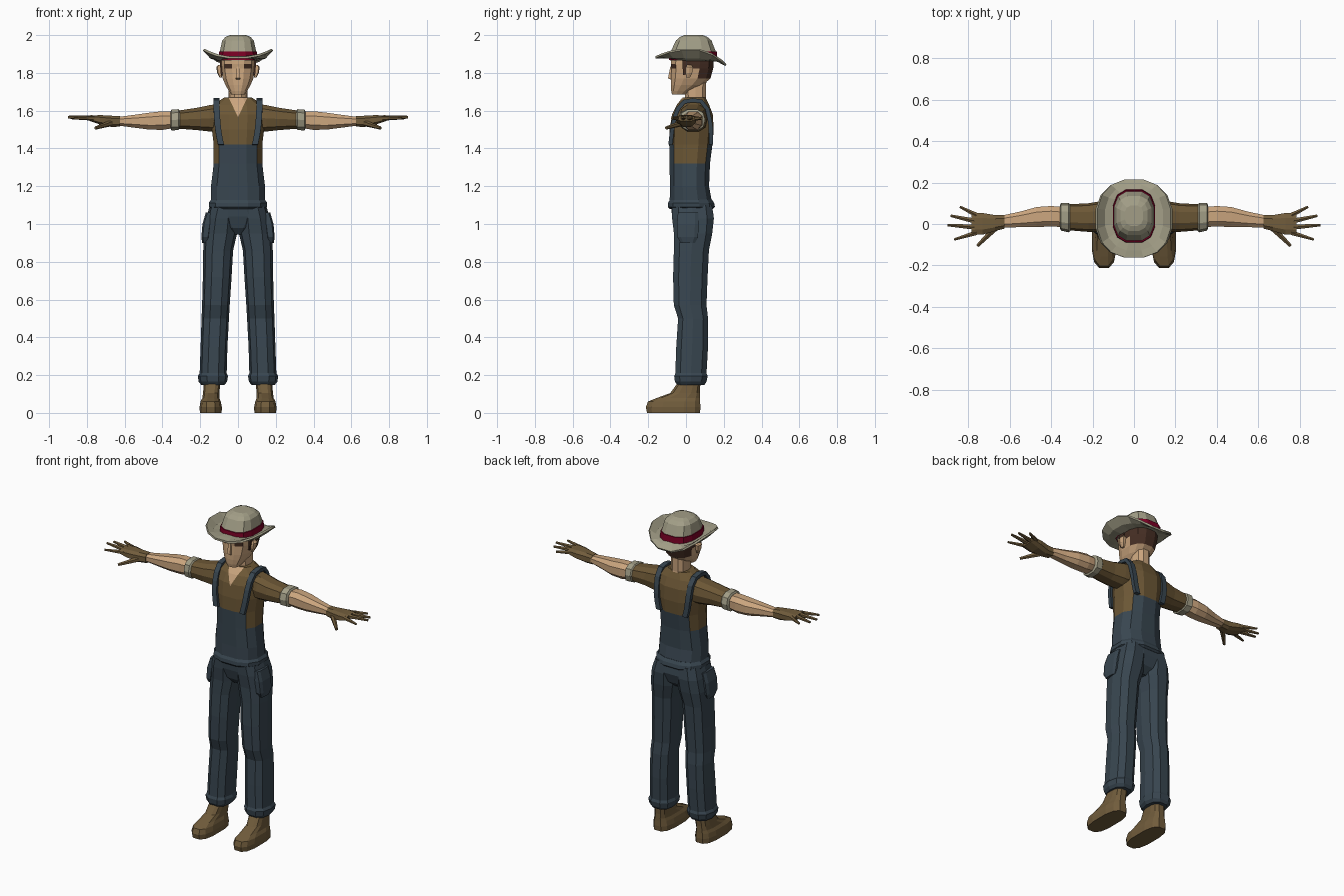
import bpy, bmesh, math
from mathutils import Vector
from mathutils.bvhtree import BVHTree


def mat(name, r, g, b):
    m = bpy.data.materials.new(name)
    m.diffuse_color = (r, g, b, 1)
    return m


DENIM = mat("denim", .04, .061, .08)
BROWN = mat("brown_cloth", .15, .095, .036)
LEATHER = mat("leather", .165, .108, .045)
SKIN = mat("skin", .60, .38, .21)
FELT = mat("felt", .36, .34, .24)
RED = mat("red_band", .2, .0, .018)
HAIR = mat("hair", .06, .027, .017)


def finish(name, bm, mats):
    bmesh.ops.recalc_face_normals(bm, faces=bm.faces)
    me = bpy.data.meshes.new(name)
    bm.to_mesh(me)
    bm.free()
    for m in mats:
        me.materials.append(m)
    ob = bpy.data.objects.new(name, me)
    bpy.context.collection.objects.link(ob)
    return ob


def spow(v, p):
    return math.copysign(abs(v) ** p, v)


def loft(rings, n=12, axis="z", p=.8, s=1, bm=None):
    """Rings are (position, a0, a1, b0, b1): a, b = x, y for axis z and y, z for axis x."""
    bm = bm or bmesh.new()
    rows = []
    for t, a0, a1, b0, b1 in rings:
        row = []
        for i in range(n):
            w = 2 * math.pi * (i + .5) / n
            a = (a0 + a1) / 2 + (a1 - a0) / 2 * spow(math.sin(w), p)
            b = (b0 + b1) / 2 - (b1 - b0) / 2 * spow(math.cos(w), p)
            co = (a * s, b, t) if axis == "z" else (t * s, a, b)
            row.append(bm.verts.new(co))
        rows.append(row)
    for r, q in zip(rows, rows[1:]):
        for i in range(n):
            j = (i + 1) % n
            bm.faces.new((r[i], r[j], q[j], q[i]))
    bm.faces.new(rows[0])
    bm.faces.new(rows[-1])
    return bm


def sym(rows):
    return [(z, -x, x, y0, y1) for z, x, y0, y1 in rows]


# Torso: bib overalls below, shirt above, open V neck cut into the front
bm = loft(sym([(1.09, .148, -.09, .145), (1.2, .147, -.088, .125), (1.32, .132, -.09, .13),
               (1.42, .132, -.092, .143), (1.5, .142, -.09, .15), (1.58, .147, -.077, .145),
               (1.63, .135, -.052, .125), (1.67, .075, -.02, .105)]))
for s in (-1, 1):
    fs = [f for f in bm.faces if f.calc_center_median().y < 0 and f.calc_center_median().z > 1.5]
    geom = list({e for f in fs for e in f.edges} | {v for f in fs for v in f.verts}) + fs
    bmesh.ops.bisect_plane(bm, geom=geom, plane_co=(0, 0, 1.565), plane_no=(s * .11, 0, -.052))
for f in bm.faces:
    c = f.calc_center_median()
    if c.z < 1.32 or (c.z < 1.42 and abs(c.x) < .1):
        f.material_index = 0
    elif c.y < .01 and c.z > 1.565 and abs(c.x) < (c.z - 1.565) * .47:
        f.material_index = 2
    else:
        f.material_index = 1
tree = BVHTree.FromBMesh(bm)
finish("torso", bm, [DENIM, BROWN, SKIN])

# Overall straps, laid over the shoulders
for s in (-1, 1):
    bm = bmesh.new()
    prev = None
    for k in range(17):
        w = math.pi * k / 16
        d = Vector((0, -math.cos(w), math.sin(w)))
        c = Vector((s * (.09 + .025 * math.sin(w)), .035, 1.42))
        hit = tree.ray_cast(c + d * .6, -d)[0]
        if hit is None:
            continue
        hit = hit + d * .014
        pair = [bm.verts.new(hit + Vector((dx, 0, 0))) for dx in (-.016, .016)]
        if prev:
            bm.faces.new((prev[0], prev[1], pair[1], pair[0]))
        prev = pair
    strap = finish("overall_strap", bm, [DENIM])
    mod = strap.modifiers.new("thickness", "SOLIDIFY")
    mod.thickness = .022
    mod.offset = 0

# Flared hem of the overalls and the seat of the trousers
finish("waist_hem", loft(sym([(1.08, .145, -.09, .145), (1.09, .158, -.1, .157),
                              (1.112, .159, -.098, .152), (1.13, .146, -.088, .14)])), [DENIM])
finish("trouser_seat", loft(sym([(.945, .035, -.03, .09), (.98, .09, -.06, .13),
                                 (1.04, .155, -.077, .15), (1.1, .148, -.082, .14)])), [DENIM])

for s in (-1, 1):
    # Trouser leg with turned cuff
    finish("trouser_leg", loft([(1.1, .0, .148, -.08, .142), (1.03, -.0, .17, -.078, .152),
                                (.95, .005, .182, -.068, .143), (.86, .026, .184, -.068, .125),
                                (.72, .034, .186, -.072, .118), (.57, .044, .19, -.068, .112),
                                (.5, .048, .193, -.045, .12), (.35, .056, .198, -.055, .12),
                                (.21, .06, .203, -.06, .112)], n=10, s=s), [DENIM])
    finish("trouser_cuff", loft([(.215, .062, .2, -.057, .11), (.195, .053, .213, -.066, .118),
                                 (.165, .058, .208, -.062, .112), (.148, .072, .195, -.05, .1)],
                                n=10, s=s), [DENIM])
    finish("thigh_pocket", loft([(.9, .15, .19, -.03, .05), (.93, .15, .195, -.048, .066),
                                 (1.0, .14, .189, -.05, .07), (1.06, .12, .172, -.045, .068)],
                                n=8, p=.5, s=s), [DENIM])
    # Boot
    finish("boot", loft([(0, .085, .203, -.21, .078), (.03, .084, .205, -.216, .08),
                         (.06, .09, .2, -.205, .078), (.078, .098, .19, -.16, .077),
                         (.105, .098, .186, -.085, .075), (.16, .092, .182, -.045, .078)],
                        n=12, p=.7, s=s), [LEATHER])
    # Sleeve, rolled cuff and bare forearm
    finish("sleeve", loft([(.1, -.03, .115, 1.485, 1.64), (.15, -.038, .112, 1.487, 1.632),
                           (.22, -.038, .1, 1.495, 1.617), (.32, -.03, .095, 1.503, 1.602)],
                          n=10, axis="x", s=s), [BROWN])
    finish("sleeve_cuff", loft([(.305, -.03, .092, 1.51, 1.598), (.315, -.04, .102, 1.495, 1.61),
                                (.352, -.032, .102, 1.493, 1.608), (.358, -.02, .09, 1.505, 1.598)],
                               n=10, axis="x", s=s), [FELT])
    finish("forearm", loft([(.34, -.018, .085, 1.505, 1.597), (.4, -.015, .09, 1.495, 1.6),
                            (.47, -.018, .085, 1.497, 1.592), (.55, -.018, .062, 1.508, 1.58),
                            (.65, -.018, .04, 1.522, 1.566)], n=8, axis="x", s=s), [SKIN])
    # Glove: palm, four fingers and a thumb
    bm = loft([(.625, -.024, .044, 1.514, 1.572), (.67, -.036, .045, 1.512, 1.575),
               (.73, -.054, .056, 1.525, 1.578), (.785, -.055, .055, 1.545, 1.574)],
              n=8, axis="x", p=.7, s=s)
    for (x0, y0, z0), (x1, y1, z1), r in (
            ((.76, .043, 1.56), (.84, .083, 1.558), .013), ((.77, .015, 1.562), (.885, .04, 1.562), .014),
            ((.77, -.015, 1.562), (.9, -.005, 1.566), .014), ((.76, -.042, 1.56), (.868, -.075, 1.56), .013),
            ((.67, -.02, 1.535), (.755, -.105, 1.508), .017)):
        a, b = Vector((x0 * s, y0, z0)), Vector((x1 * s, y1, z1))
        m = (b - a).to_track_quat("Z", "Y").to_matrix().to_4x4()
        m.translation = (a + b) / 2
        bmesh.ops.create_cone(bm, cap_ends=True, segments=6, radius1=r, radius2=r * .5,
                              depth=(b - a).length, matrix=m)
    finish("glove", bm, [LEATHER])
    # Ear
    finish("ear", loft([(1.775, .085, .098, .0, .022), (1.8, .085, .11, -.005, .035),
                        (1.83, .085, .115, -.004, .04), (1.842, .085, .105, .004, .03)],
                       n=6, s=s), [SKIN])

# Neck
finish("neck", loft(sym([(1.62, .062, -.02, .115), (1.67, .05, -.008, .108), (1.77, .048, -.01, .11)]),
                    n=10), [SKIN])

# Head with hair at the back and dark eyes on the front side facets
bm = loft(sym([(1.685, .036, -.075, .0), (1.705, .05, -.08, .03), (1.735, .068, -.083, .09),
               (1.77, .083, -.083, .132), (1.822, .093, -.08, .147), (1.846, .094, -.083, .15),
               (1.9, .094, -.08, .15)]))
for f in bm.faces:
    c = f.calc_center_median()
    if (c.y > .03 and c.z > 1.77) or (1.822 < c.z < 1.846 and c.y < -.03 and .03 < abs(c.x) < .07):
        f.material_index = 1
finish("head", bm, [SKIN, HAIR])
# Sideburns
for s in (-1, 1):
    finish("sideburn", loft([(1.79, .08, .092, -.018, .0), (1.88, .088, .099, -.025, .04)],
                            n=4, p=.6, s=s), [HAIR])
# Nose
finish("nose", loft(sym([(1.764, .012, -.085, -.06), (1.772, .016, -.1, -.06),
                         (1.835, .008, -.086, -.06)]), n=4), [SKIN])

# Hat crown and band
finish("hat_crown", loft(sym([(1.865, .1, -.088, .165), (1.915, .098, -.083, .16),
                              (1.972, .086, -.055, .137), (1.99, .068, -.035, .115),
                              (2.0, .045, -.01, .09)]), p=.72), [FELT])
finish("hat_band", loft(sym([(1.868, .105, -.094, .17), (1.913, .103, -.09, .166)]), p=.72), [RED])

# Brim: sides curl up, front level, back droops
bm = bmesh.new()
rows = []
for rx, ry, cy, side, front, back in ((.095, .125, .038, 1.868, 1.885, 1.872),
                                      (.145, .16, .03, 1.882, 1.884, 1.858),
                                      (.184, .19, .025, 1.925, 1.88, 1.838)):
    row = []
    for i in range(16):
        w = 2 * math.pi * (i + .5) / 16
        c, d = math.cos(w), math.sin(w)
        z = side * c * c + (back if d > 0 else front) * d * d
        row.append(bm.verts.new((rx * spow(c, .85), cy + ry * spow(d, .85), z)))
    rows.append(row)
for r, q in zip(rows, rows[1:]):
    for i in range(16):
        j = (i + 1) % 16
        bm.faces.new((r[i], r[j], q[j], q[i]))
brim = finish("hat_brim", bm, [FELT])
mod = brim.modifiers.new("thickness", "SOLIDIFY")
mod.thickness = .012
mod.offset = 0
